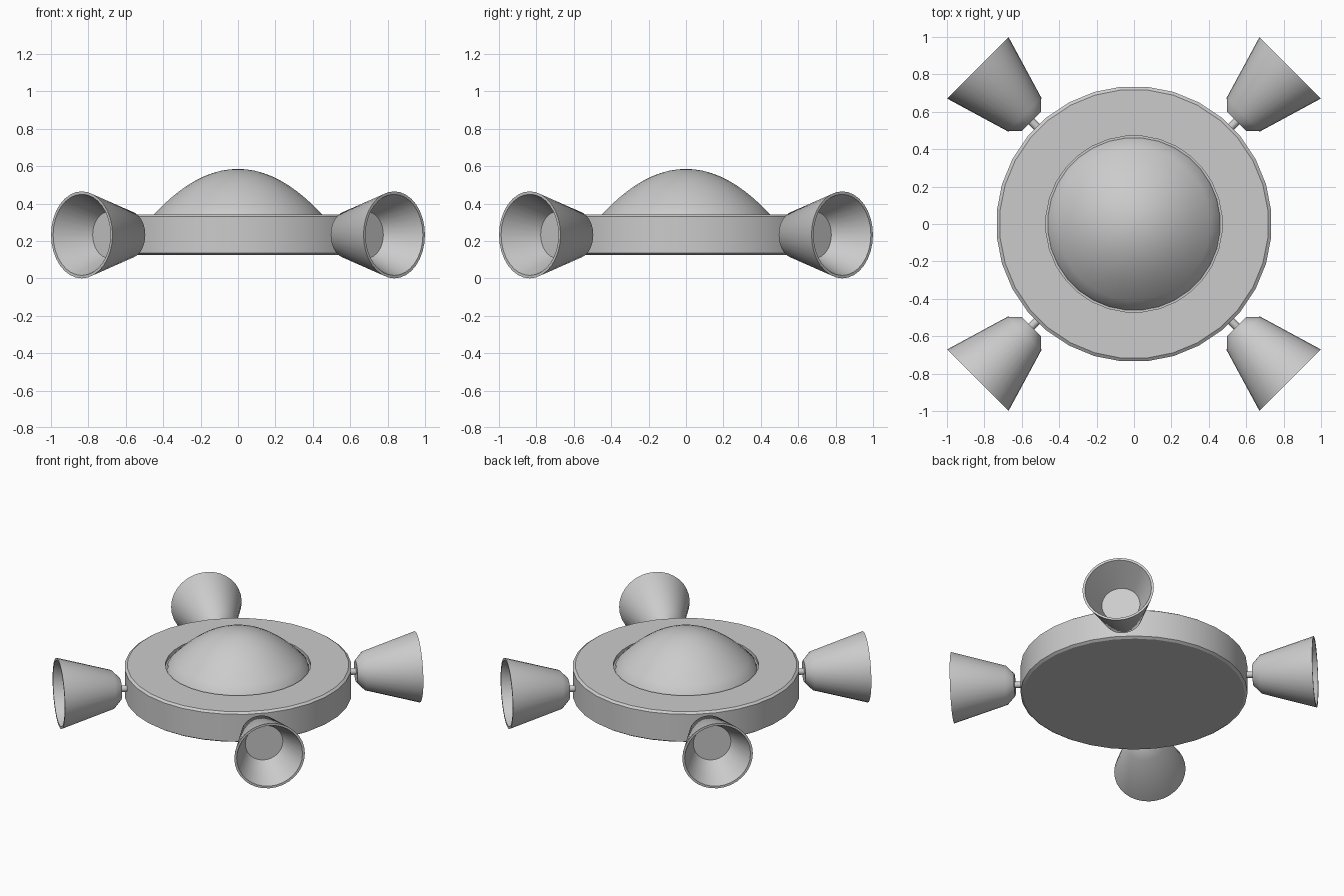
import bpy, bmesh, math
from mathutils import Matrix

if "Cube" in bpy.data.objects:
    bpy.data.objects.remove(bpy.data.objects["Cube"])

CZ = 0.2325  # height of the engine axis


def lathe(name, profile, sides, matrix=Matrix(), phase=0.0, angle=30):
    """Revolve (radius, height) points round z, then place with matrix."""
    bm = bmesh.new()
    rings = []
    for r, z in profile:
        if r == 0:
            rings.append([bm.verts.new((0, 0, z))])
        else:
            rings.append([bm.verts.new((r * math.cos(phase + 2 * math.pi * i / sides),
                                        r * math.sin(phase + 2 * math.pi * i / sides), z))
                          for i in range(sides)])
    for a, b in zip(rings, rings[1:]):
        for i in range(sides):
            j = (i + 1) % sides
            if len(a) == 1:
                bm.faces.new((a[0], b[j], b[i]))
            elif len(b) == 1:
                bm.faces.new((a[i], a[j], b[0]))
            else:
                bm.faces.new((a[i], a[j], b[j], b[i]))
    bm.transform(matrix)
    bmesh.ops.recalc_face_normals(bm, faces=bm.faces)
    mesh = bpy.data.meshes.new(name)
    bm.to_mesh(mesh)
    bm.free()
    ob = bpy.data.objects.new(name, mesh)
    bpy.context.collection.objects.link(ob)
    bpy.ops.object.select_all(action='DESELECT')
    ob.select_set(True)
    bpy.context.view_layer.objects.active = ob
    bpy.ops.object.shade_smooth_by_angle(angle=math.radians(angle))
    return ob


# disc hull with chamfered rims and a shallow seat for the dome
lathe("disc_hull", [(0, 0.125), (0.72, 0.125), (0.737, 0.136), (0.737, 0.33),
                    (0.72, 0.342), (0.472, 0.342), (0.472, 0.318), (0, 0.318)],
      32, phase=math.pi / 32)

# dome, a shallow parabolic cap
dome = [(0.462, 0.318), (0.455, 0.338)]
dome += [(0.455 * t / 10, 0.585 - 0.247 * (t / 10) ** 2) for t in range(9, -1, -1)]
lathe("dome", dome, 32, phase=math.pi / 32)

# four engines on the diagonals, each a hollow nozzle on a thin strut
nozzle = [(0, 0.776), (0.072, 0.776), (0.127, 0.828), (0.2325, 1.181),
          (0.217, 1.181), (0.124, 0.975), (0, 0.975)]
strut = [(0, 0.68), (0.021, 0.68), (0.021, 0.79), (0, 0.79)]
for k, label in enumerate(("back_right", "back_left", "front_left", "front_right")):
    place = (Matrix.Translation((0, 0, CZ))
             @ Matrix.Rotation(math.radians(45 + 90 * k), 4, 'Z')
             @ Matrix.Rotation(math.radians(90), 4, 'Y'))
    lathe("nozzle_" + label, nozzle, 32, place)
    lathe("strut_" + label, strut, 16, place)
